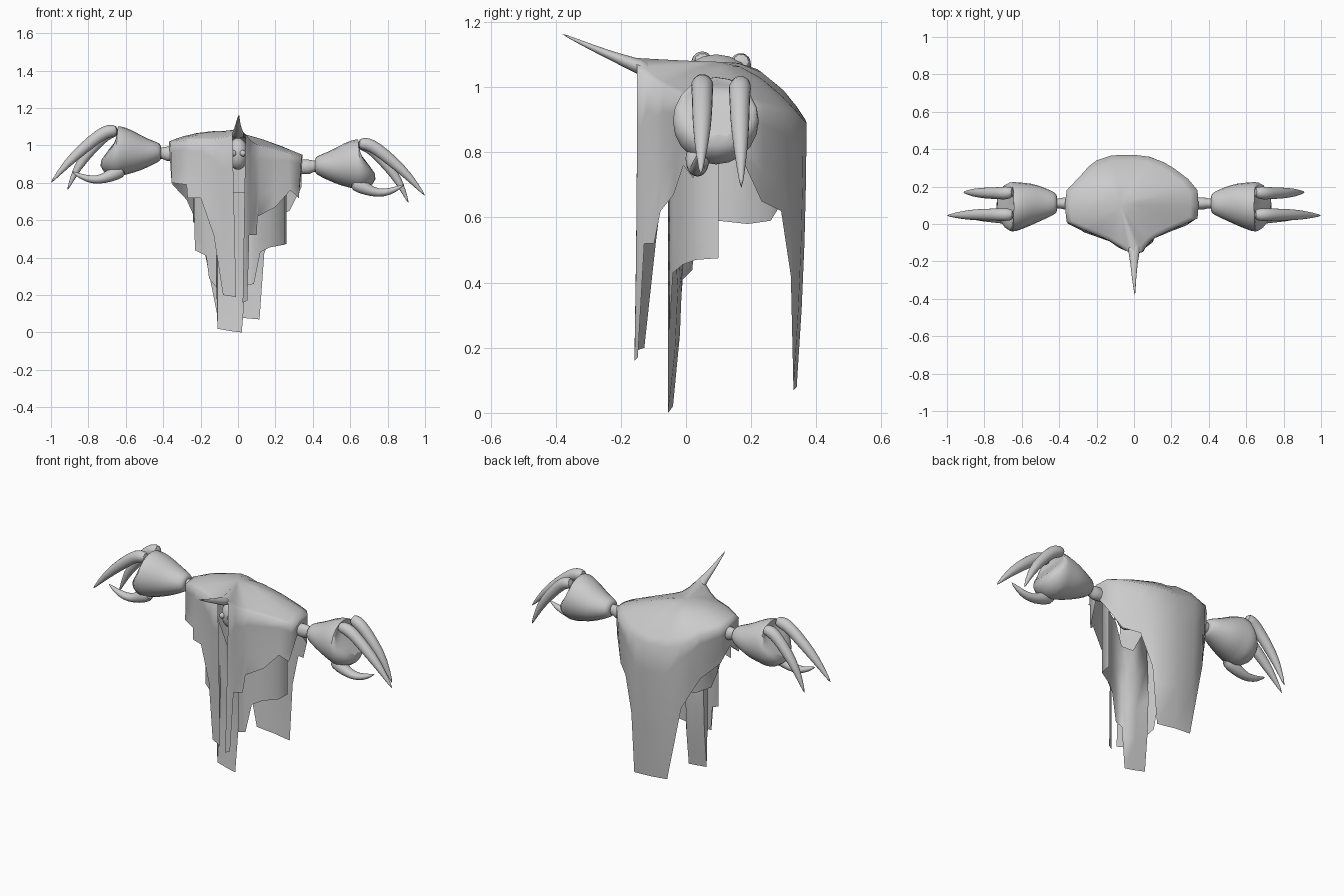
import bpy, bmesh
from math import sin, cos, pi, radians
from mathutils import Vector


def finish(name, bm, subsurf=0, angle=50):
    bmesh.ops.recalc_face_normals(bm, faces=bm.faces[:])
    me = bpy.data.meshes.new(name)
    bm.to_mesh(me)
    bm.free()
    ob = bpy.data.objects.new(name, me)
    bpy.context.collection.objects.link(ob)
    if subsurf:
        m = ob.modifiers.new("smooth", 'SUBSURF')
        m.levels = m.render_levels = subsurf
    bpy.ops.object.select_all(action='DESELECT')
    bpy.context.view_layer.objects.active = ob
    ob.select_set(True)
    bpy.ops.object.shade_smooth_by_angle(angle=radians(angle))
    return ob


def tube(name, path, side=(0, 1, 0), n=10, subsurf=1):
    """Closed loft of elliptical rings: (x, y, z, radius along side, radius across)."""
    bm = bmesh.new()
    pts = [Vector(p[:3]) for p in path]
    side = Vector(side)
    rings = []
    for i, p in enumerate(path):
        t = pts[min(i + 1, len(pts) - 1)] - pts[max(i - 1, 0)]
        up = t.cross(side).normalized()
        rings.append([bm.verts.new(pts[i] + side * p[3] * cos(2 * pi * k / n) + up * p[4] * sin(2 * pi * k / n))
                      for k in range(n)])
    for a, b in zip(rings, rings[1:]):
        for k in range(n):
            bm.faces.new((a[k], a[(k + 1) % n], b[(k + 1) % n], b[k]))
    bm.faces.new(rings[0])
    bm.faces.new(rings[-1])
    return finish(name, bm, subsurf)


def ball(name, loc, scale):
    bm = bmesh.new()
    bmesh.ops.create_uvsphere(bm, u_segments=20, v_segments=12, radius=1)
    bmesh.ops.scale(bm, vec=scale, verts=bm.verts)
    bmesh.ops.translate(bm, vec=loc, verts=bm.verts)
    return finish(name, bm)


# Cloak: columns around the body (x, y, shoulder z, hem z, hem x)
left = [(-.03, -.15, 1.06, .19, -.01), (-.08, -.12, 1.04, .20, -.08), (-.14, -.085, 1.03, .52, -.13),
        (-.20, -.06, 1.03, .72, -.20), (-.26, -.035, 1.03, .72, -.27), (-.27, -.03, 1.03, .79, -.275),
        (-.36, .01, 1.01, .80, -.355), (-.37, .10, 1.02, .87, -.36), (-.36, .18, 1.00, .79, -.35),
        (-.28, .265, .98, .71, -.275), (-.24, .31, .94, .61, -.23), (-.20, .34, .92, .54, -.20),
        (-.12, .367, .90, .09, -.11)]
right = [(0, .37, .89, .08, 0), (.08, .36, .90, .07, .115), (.16, .33, .91, .42, .14),
         (.21, .30, .92, .62, .20), (.29, .24, .94, .65, .275), (.34, .18, .95, .78, .34),
         (.345, .10, .95, .88, .34), (.34, .03, .94, .72, .325), (.27, 0, .96, .76, .28),
         (.20, -.03, .98, .67, .20), (.12, -.07, 1.0, .62, .105), (.09, -.09, 1.01, .52, .10),
         (.065, -.12, 1.03, .52, .06), (.05, -.14, 1.05, .17, .05), (.04, -.15, 1.06, .16, .025)]
peak = (.005, -.155, 1.09, 1.04, .005)
cols = [peak] + left + right
bm = bmesh.new()
crown = Vector((-.07, .1, 1.078))
top = bm.verts.new(crown)
grid = []
for x, y, zs, hz, hx in cols:
    # the cloth sags on the right shoulder and is full on the left and back
    p = 1.3 + min(1, max(0, -x / .2)) + max(0, y - .1) * 2
    col = []
    for t in (.25, .5, .75, .9, 1):
        col.append(bm.verts.new((crown.x + (x - crown.x) * t, crown.y + (y - crown.y) * t,
                                 zs + (crown.z - zs) * (1 - t ** p))))
    hy = y - .03 if y > .32 and hz < .2 else y - .008
    for s in (.2, .45, .7, 1):
        col.append(bm.verts.new((x + (hx - x) * s, y + (hy - y) * s * s, zs + (hz - zs) * s)))
    grid.append(col)
n = len(grid)
for i in range(n):
    a, b = grid[i], grid[(i + 1) % n]
    bm.faces.new((top, a[0], b[0]))
    # the hood is closed at the front, but the cloak below it is open
    rows = 4 if i in (0, n - 1) else 8
    for r in range(rows):
        bm.faces.new((a[r], a[r + 1], b[r + 1], b[r]))
finish("ragged_cloak", bm, angle=85)

# Inner robe wrapping from the back round the left to the front: (x, y, top z, hem z)
robe = [(.10, .28, .9, .66), (0, .285, .9, .63), (-.12, .26, .92, .59), (-.20, .19, .93, .58),
        (-.24, .10, .94, .59), (-.235, .03, .94, .66), (-.23, .02, .94, .44), (-.17, -.01, .93, .41),
        (-.155, -.02, .92, .29), (-.115, -.04, .90, .24), (-.11, -.04, .90, .02), (-.035, -.05, .75, .007),
        (.02, -.055, .75, 0), (.04, -.055, .75, .25), (.085, -.05, .88, .26), (.12, -.04, .90, .43),
        (.17, -.01, .90, .455), (.25, .03, .9, .47), (.26, .10, .9, .475)]
bm = bmesh.new()
grid = []
for x, y, zt, hz in robe:
    grid.append([bm.verts.new((x, y + .03 * sin(pi * s) * (hz < .1), zt + (hz - zt) * s))
                 for s in (0, .25, .5, .75, 1)])
for a, b in zip(grid, grid[1:]):
    for r in range(4):
        bm.faces.new((a[r], a[r + 1], b[r + 1], b[r]))
finish("inner_robe", bm, angle=80)

# Hood spike, head and eyes
tube("hood_spike", [(0, -.11, 1.05, .035, .02), (0, -.14, 1.062, .034, .027), (0, -.20, 1.085, .022, .017),
                    (0, -.29, 1.122, .012, .01), (.005, -.385, 1.166, .002, .002)], side=(1, 0, 0))
ball("head", (0, -.055, .955), (.055, .065, .085))
for s in (-1, 1):
    ball("eye", (s * .026, -.112, .958), (.017, .017, .017))

# Arms and clawed hands, the right one hanging a little lower
for s, dz, tag in ((-1, 0, "left"), (1, -.07, "right")):
    def part(name, path):
        tube(f"{tag}_{name}", [(s * x, y, z + dz, a, b) for x, y, z, a, b in path])

    part("arm", [(.22, .11, .96, .03, .035), (.35, .11, .955, .035, .04), (.38, .11, .955, .035, .045),
                 (.40, .11, .96, .024, .028), (.45, .11, .96, .035, .04)])
    part("palm", [(.41, .11, .965, .045, .04), (.42, .11, .965, .062, .052), (.49, .11, .96, .095, .085),
                  (.55, .105, .96, .12, .115), (.61, .095, .97, .135, .138), (.655, .09, .965, .145, .15),
                  (.68, .095, .97, .13, .13), (.69, .10, .98, .10, .09)])
    part("front_claw", [(.64, .05, 1.08, .03, .03), (.69, .05, 1.08, .038, .038), (.74, .05, 1.055, .034, .036),
                        (.82, .05, .99, .033, .033), (.91, .048, .91, .026, .025), (1.005, .045, .795, .003, .003)])
    part("rear_claw", [(.64, .17, 1.08, .03, .03), (.69, .165, 1.072, .038, .038), (.73, .165, 1.04, .033, .034),
                       (.79, .165, .975, .032, .032), (.86, .168, .885, .024, .024), (.915, .17, .755, .003, .003)])
    part("thumb_claw", [(.61, .04, .88, .04, .045), (.66, .035, .85, .042, .042), (.72, .035, .82, .032, .026),
                        (.78, .035, .815, .026, .023), (.84, .035, .833, .018, .016), (.89, .035, .862, .003, .003)])
